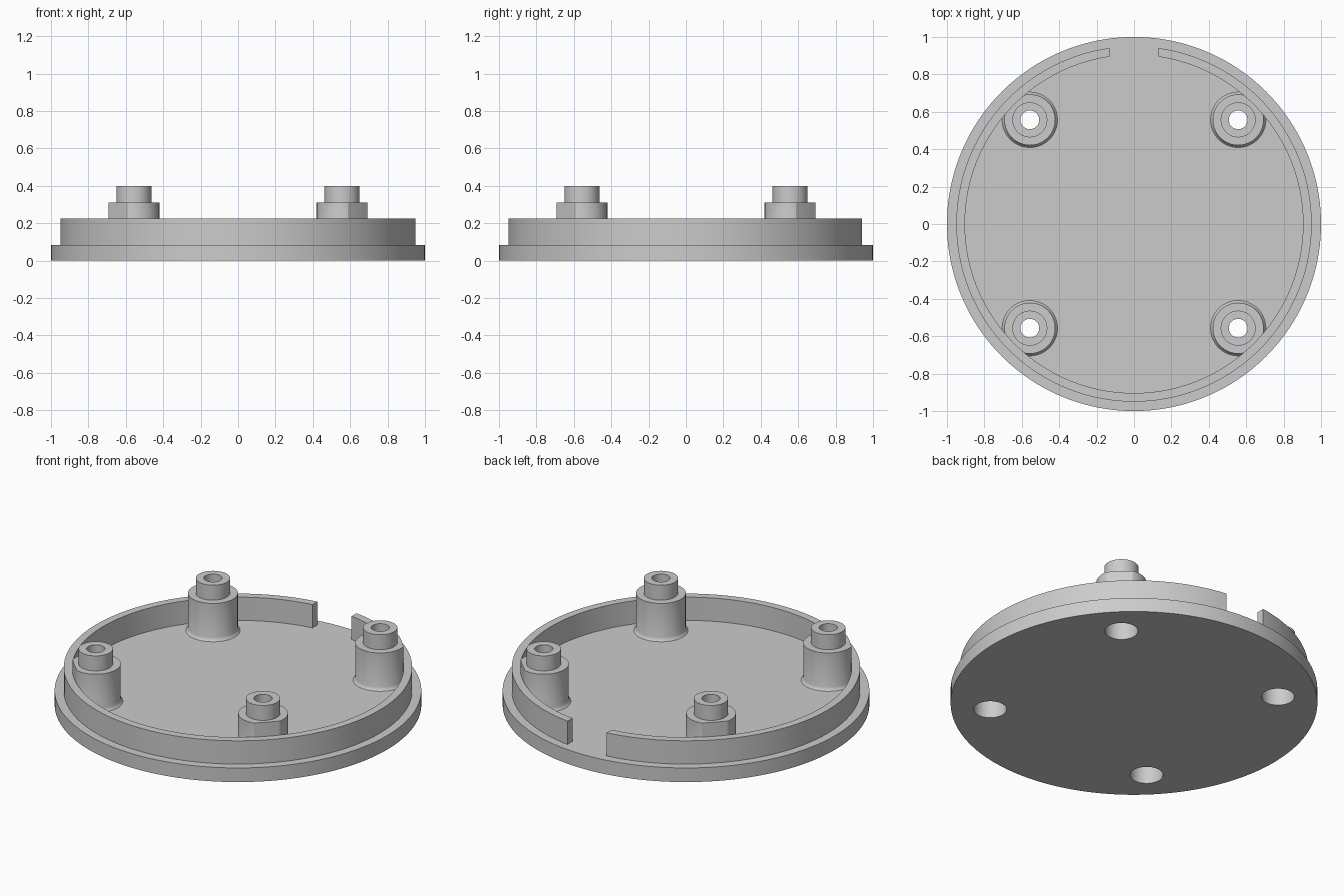
import bpy, bmesh, math

cube = bpy.data.objects.get("Cube")
if cube:
    bpy.data.objects.remove(cube, do_unlink=True)

PLATE_TOP, RIM_TOP = 0.085, 0.225
RIM_OUT, RIM_IN, GAP = 0.95, 0.904, 0.13
POST, BORE = 0.557, 0.09
STEPS = 160

grey = bpy.data.materials.new("light grey plastic")
grey.use_nodes = True
COLOUR = (0.6, 0.6, 0.6, 1)
grey.diffuse_color = COLOUR
grey.node_tree.nodes["Principled BSDF"].inputs["Base Color"].default_value = COLOUR


def finish(bm, name, location=(0, 0, 0)):
    bmesh.ops.recalc_face_normals(bm, faces=bm.faces)
    mesh = bpy.data.meshes.new(name)
    bm.to_mesh(mesh)
    bm.free()
    mesh.materials.append(grey)
    obj = bpy.data.objects.new(name, mesh)
    obj.location = location
    bpy.context.collection.objects.link(obj)
    return obj


def cylinder(name, radius, z0, z1, x=0, y=0, segments=STEPS):
    bm = bmesh.new()
    bmesh.ops.create_cone(bm, cap_ends=True, segments=segments,
                          radius1=radius, radius2=radius, depth=z1 - z0)
    return finish(bm, name, (x, y, (z0 + z1) / 2))


def lathe(name, profile, x, y, segments=64):
    """Revolve a closed (radius, height) profile around z."""
    bm = bmesh.new()
    rings = []
    for i in range(segments):
        a = math.tau * i / segments
        rings.append([bm.verts.new((r * math.cos(a), r * math.sin(a), z))
                      for r, z in profile])
    n = len(profile)
    for i, ring in enumerate(rings):
        other = rings[(i + 1) % segments]
        for j in range(n):
            k = (j + 1) % n
            bm.faces.new((ring[j], other[j], other[k], ring[k]))
    return finish(bm, name, (x, y, 0))


def select_only(obj):
    bpy.ops.object.select_all(action='DESELECT')
    obj.select_set(True)
    bpy.context.view_layer.objects.active = obj


def boolean(obj, cutter, operation):
    mod = obj.modifiers.new("cut", 'BOOLEAN')
    mod.operation = operation
    mod.solver = 'EXACT'
    mod.object = cutter
    select_only(obj)
    bpy.ops.object.modifier_apply(modifier=mod.name)
    bpy.data.objects.remove(cutter, do_unlink=True)


def smooth(obj):
    select_only(obj)
    bpy.ops.object.shade_smooth_by_angle(angle=math.radians(25))


corners = {"front_left": (POST, -POST), "front_right": (-POST, -POST),
           "back_left": (POST, POST), "back_right": (-POST, POST)}

# Round base plate with four screw openings
plate = cylinder("base_plate", 1, 0, PLATE_TOP)
for x, y in corners.values():
    boolean(plate, cylinder("cutter", BORE, -0.1, 0.2, x, y, 64), 'DIFFERENCE')
smooth(plate)

# Raised rim, open at the back with straight-cut ends
bm = bmesh.new()
sections = []
for i in range(STEPS + 1):
    section = []
    for r, z in ((RIM_OUT, PLATE_TOP), (RIM_OUT, RIM_TOP),
                 (RIM_IN, RIM_TOP), (RIM_IN, PLATE_TOP)):
        half = math.asin(GAP / r)
        a = math.pi / 2 + half + (math.tau - 2 * half) * i / STEPS
        section.append(bm.verts.new((r * math.cos(a), r * math.sin(a), z)))
    sections.append(section)
for s, t in zip(sections, sections[1:]):
    for j in range(4):
        k = (j + 1) % 4
        bm.faces.new((s[j], t[j], t[k], s[k]))
bm.faces.new(sections[0])
bm.faces.new(sections[-1])
smooth(finish(bm, "rim"))

# Hollow stepped posts, flared at the foot and trimmed to the rim
post_profile = [(BORE, PLATE_TOP), (0.148, PLATE_TOP), (0.141, 0.092),
                (0.136, 0.105), (0.136, 0.31), (0.0935, 0.31), (0.0935, 0.4),
                (0.05, 0.4), (0.05, 0.25), (BORE, 0.25)]
for corner, (x, y) in corners.items():
    post = lathe(corner + "_post", post_profile, x, y)
    boolean(post, cylinder("cutter", RIM_IN + 0.002, -0.5, 1), 'INTERSECT')
    smooth(post)
